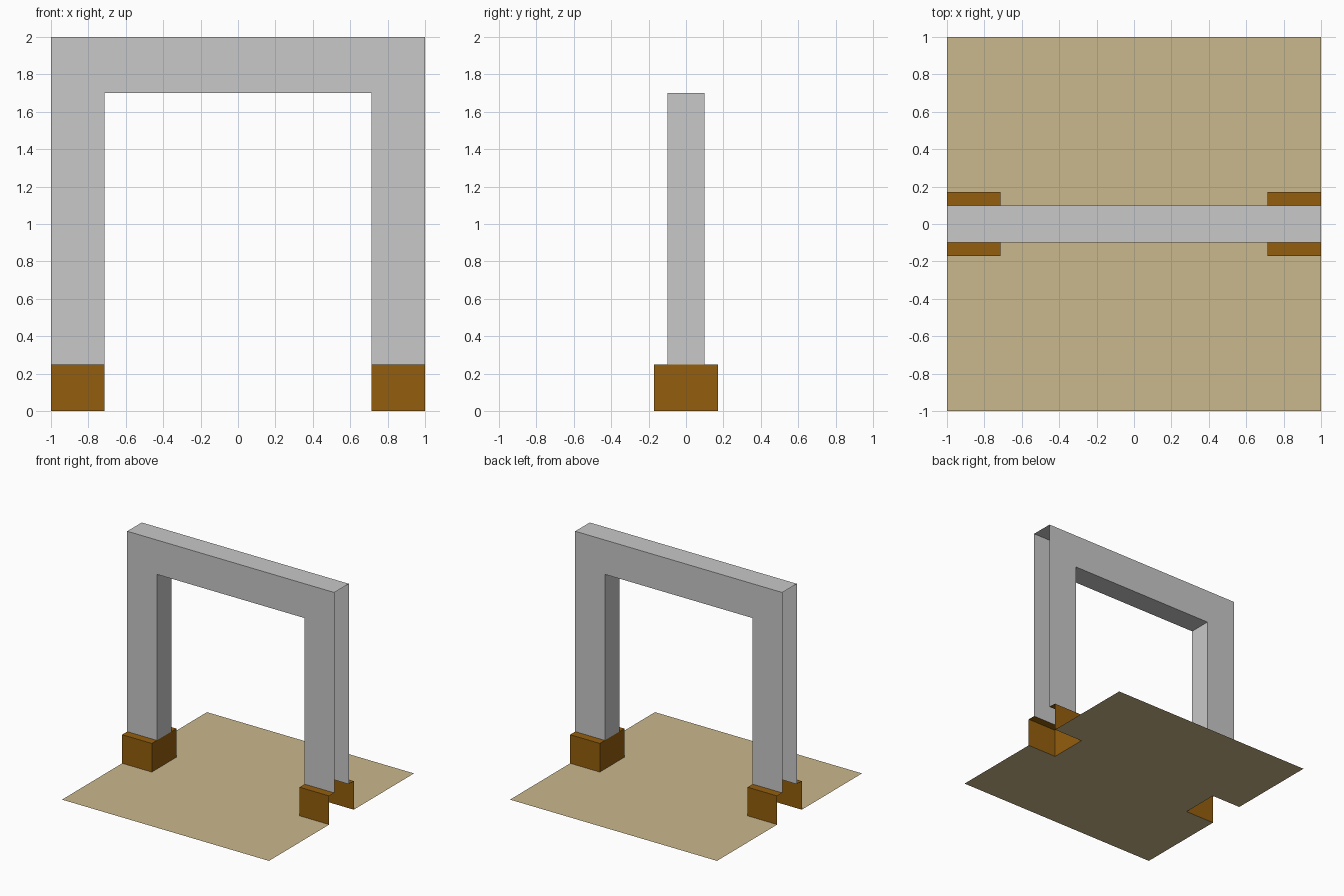
import bpy, bmesh
from mathutils import Vector

if "Cube" in bpy.data.objects:
    bpy.data.objects.remove(bpy.data.objects["Cube"], do_unlink=True)

HALF = 1.0        # half of the overall width and depth
INNER = 0.714     # inner side of the legs
FOOT_Y = 0.17     # half depth of a foot
FOOT_Z = 0.25     # foot height
BEAM_Y = 0.1      # half depth of the arch
BEAM_Z = 1.7      # underside of the crossbeam
TOP = 2.0


def material(name, colour):
    mat = bpy.data.materials.new(name)
    mat.use_nodes = True
    mat.diffuse_color = colour
    mat.node_tree.nodes["Principled BSDF"].inputs["Base Color"].default_value = colour
    return mat


def sheet_part(name, outline, mat, depth=None, is_open=None, mirror=False):
    """Fill an outline, extrude it along depth, then remove the open faces."""
    bm = bmesh.new()
    face = bm.faces.new([bm.verts.new(p) for p in outline])
    if depth:
        extruded = bmesh.ops.extrude_face_region(bm, geom=[face], use_keep_orig=True)
        moved = [v for v in extruded["geom"] if isinstance(v, bmesh.types.BMVert)]
        bmesh.ops.translate(bm, verts=moved, vec=Vector(depth))
        bmesh.ops.recalc_face_normals(bm, faces=bm.faces[:])
    if is_open:
        gone = [f for f in bm.faces if is_open(f.calc_center_bounds())]
        bmesh.ops.delete(bm, geom=gone, context='FACES')
    mesh = bpy.data.meshes.new(name)
    bm.to_mesh(mesh)
    bm.free()
    mesh.materials.append(mat)
    obj = bpy.data.objects.new(name, mesh)
    bpy.context.collection.objects.link(obj)
    if mirror:
        obj.modifiers.new("Mirror", 'MIRROR').use_axis = (True, False, False)
    return obj


grey = material("light grey", (0.58, 0.58, 0.58, 1))
brown = material("brown wood", (0.296, 0.114, 0.004, 1))
sand = material("sand", (0.59, 0.48, 0.262, 1))

# Arch: hollow, open at its outer ends and under the legs
half_arch = [(HALF, TOP), (HALF, FOOT_Z), (INNER, FOOT_Z), (INNER, BEAM_Z)]
arch = half_arch + [(-x, z) for x, z in reversed(half_arch)]
sheet_part("arch", [(x, -BEAM_Y, z) for x, z in arch], grey,
           depth=(0, 2 * BEAM_Y, 0),
           is_open=lambda c: abs(c.x) > HALF - 0.01 or c.z < FOOT_Z + 0.01)

# Feet: hollow, open outwards, below, and where the leg meets the top
half_foot = [(FOOT_Y, 0), (FOOT_Y, FOOT_Z), (BEAM_Y, FOOT_Z)]
foot = half_foot + [(-y, z) for y, z in reversed(half_foot)]
sheet_part("feet", [(INNER, y, z) for y, z in foot], brown,
           depth=(HALF - INNER, 0, 0), mirror=True,
           is_open=lambda c: c.x > HALF - 0.01 or c.z < 0.01
           or (c.z > FOOT_Z - 0.01 and abs(c.y) < 0.01))

# Floor: flat sheet notched around the feet
side = [(HALF, -HALF), (HALF, -FOOT_Y), (INNER, -FOOT_Y),
        (INNER, FOOT_Y), (HALF, FOOT_Y), (HALF, HALF)]
floor = side + [(-x, y) for x, y in reversed(side)]
sheet_part("floor", [(x, y, 0) for x, y in floor], sand)
